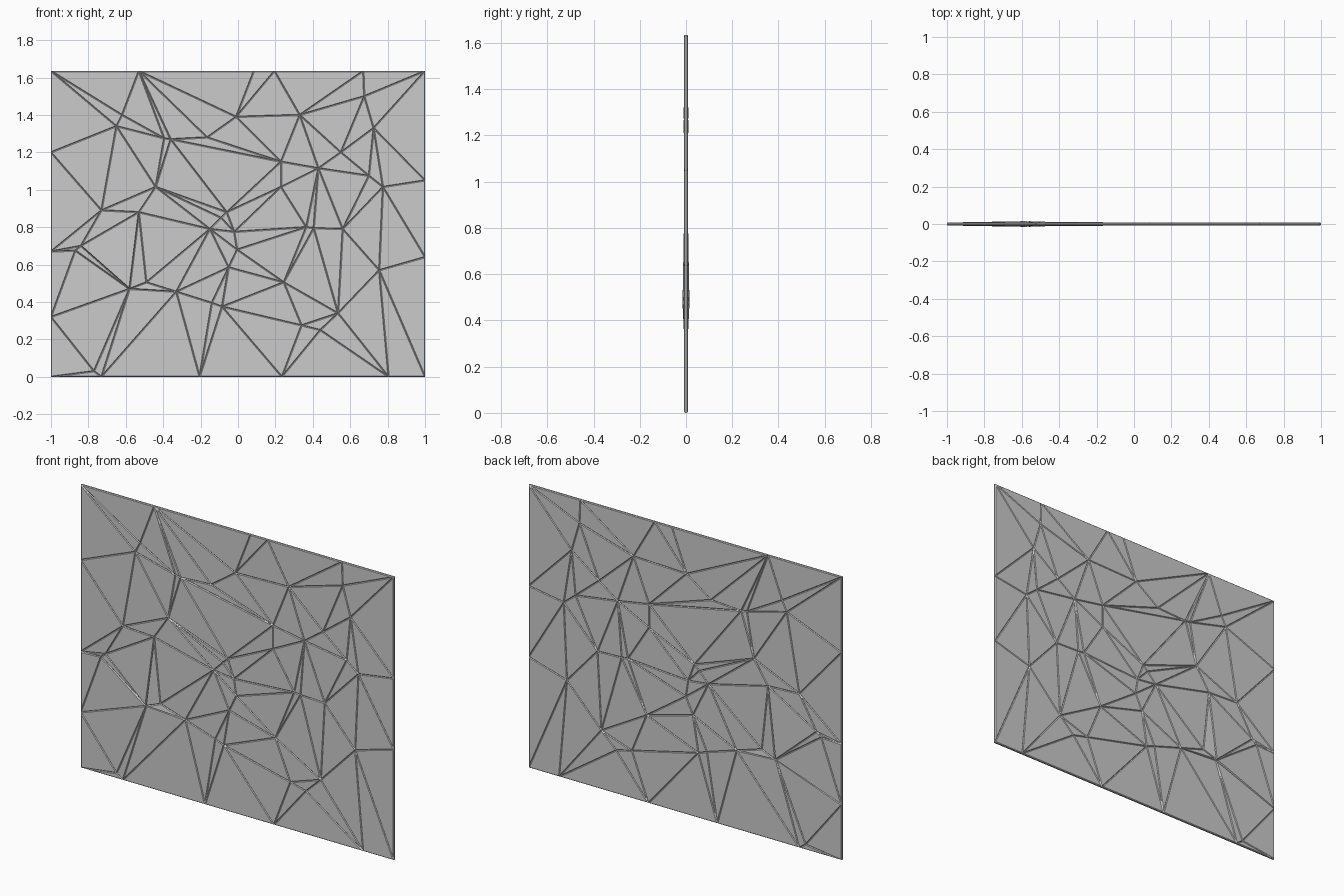
import bpy, bmesh
from mathutils import Vector
from mathutils.geometry import delaunay_2d_cdt

if "Cube" in bpy.data.objects:
    bpy.data.objects.remove(bpy.data.objects["Cube"])

TOP = 1.635      # pane height
HALF = 0.008     # half the glass thickness
BEVEL = 0.004    # chamfer on every shard rim

points, edges = [], []


def crack(*path):
    """Add one crack line as a chain of (x, z) points."""
    start = len(points)
    points.extend(Vector(p) for p in path)
    edges.extend((i, i + 1) for i in range(start, len(points) - 1))


# junctions shared by several cracks
hub = (-.58, .47)
notch = (-.36, 1.27)
fork = (-.62, 1.40)
left = (-1, 1.20)
knee = (-.44, 1.015)
mid = (-.15, .79)
east = (.43, 1.115)
upper = (.23, 1.15)
peak = (.33, 1.40)
ridge = (.55, 1.20)
bend = (.23, 1.015)
elbow = (.70, 1.075)
inner = (.56, .79)
step = (.405, .795)
low = (-.05, .585)
split = (-.09, .85)
base = (-.14, .395)
corner = (.755, .57)
west = (-.73, .89)
spur = (-.84, .70)

# pane outline
crack((-1, 0), (1, 0), (1, TOP), (-1, TOP), (-1, 0))
# long diagonal crack and lower cross crack
crack((1, TOP), (.725, 1.33), ridge, east, bend, (-.06, .88), split, mid, (-.49, .505), hub)
crack(corner, (.535, .34), (.44, .25), (.34, .275), (-.085, .375), base, (-.33, .455), hub)
# upper shards
crack((-.53, TOP), fork, (-.65, 1.34), left)
crack(fork, (-.395, 1.275), notch, (-.165, 1.28), (-.01, 1.39), (.085, TOP))
crack(notch, upper, east)
crack(upper, peak, (.195, TOP))
crack(peak, (.675, 1.50), (.67, TOP))
# left shards
crack(notch, knee, (-.53, .88), west, left)
crack(knee, mid)
crack(west, spur, (-.87, .675), (-1, .67))
crack(spur, hub)
crack(hub, (-1, .32))
# right and middle shards
crack(ridge, elbow, (.775, 1.015), (1, 1.05))
crack(elbow, inner, step, (.365, .80), bend)
crack(step, (.245, .505), low)
crack(split, (-.02, .775), (-.005, .68), low, base)
crack(inner, corner, (1, .64))
# bottom shards
crack((.535, .34), (.805, 0))
crack((.34, .275), (.235, 0))
crack((-.085, .375), (-.205, 0))
crack(hub, (-.77, .03), (-.73, 0))

verts, _, faces, *_ = delaunay_2d_cdt(points, edges, [], 4, 1e-5)


def make_shard(name, outline):
    """One flat piece of glass with chamfered rims, lifted at the impact points."""
    bm = bmesh.new()
    face = bm.faces.new([bm.verts.new((p.x, HALF - BEVEL, p.y)) for p in outline])
    grown = bmesh.ops.extrude_face_region(bm, geom=[face], use_keep_orig=True)["geom"]
    back = [f for f in grown if isinstance(f, bmesh.types.BMFace)]
    bmesh.ops.translate(bm, vec=(0, 2 * (BEVEL - HALF), 0),
                        verts=[v for v in grown if isinstance(v, bmesh.types.BMVert)])
    bmesh.ops.recalc_face_normals(bm, faces=bm.faces)
    bmesh.ops.inset_individual(bm, faces=[face] + back, thickness=BEVEL,
                               depth=BEVEL, use_even_offset=True)
    # chipped corners swell slightly where the cracks meet
    centre = sum(outline, Vector((0, 0))) / len(outline)
    for spot, lift in ((hub, .007), (notch, .002)):
        if centre.y < .4:
            continue
        for v in bm.verts:
            if abs(v.co.y) > HALF - .001 and (Vector((v.co.x, v.co.z)) - Vector(spot)).length < .03:
                v.co.y += lift if v.co.y > 0 else -lift
    bmesh.ops.triangulate(bm, faces=[f for f in bm.faces if len(f.verts) > 4])
    mesh = bpy.data.meshes.new(name)
    bm.to_mesh(mesh)
    bm.free()
    obj = bpy.data.objects.new(name, mesh)
    bpy.context.collection.objects.link(obj)
    obj.select_set(True)
    bpy.context.view_layer.objects.active = obj


for n, f in enumerate(faces, 1):
    make_shard(f"glass_shard_{n:02d}", [verts[i] for i in f])
bpy.ops.object.shade_smooth_by_angle(angle=0.6)
